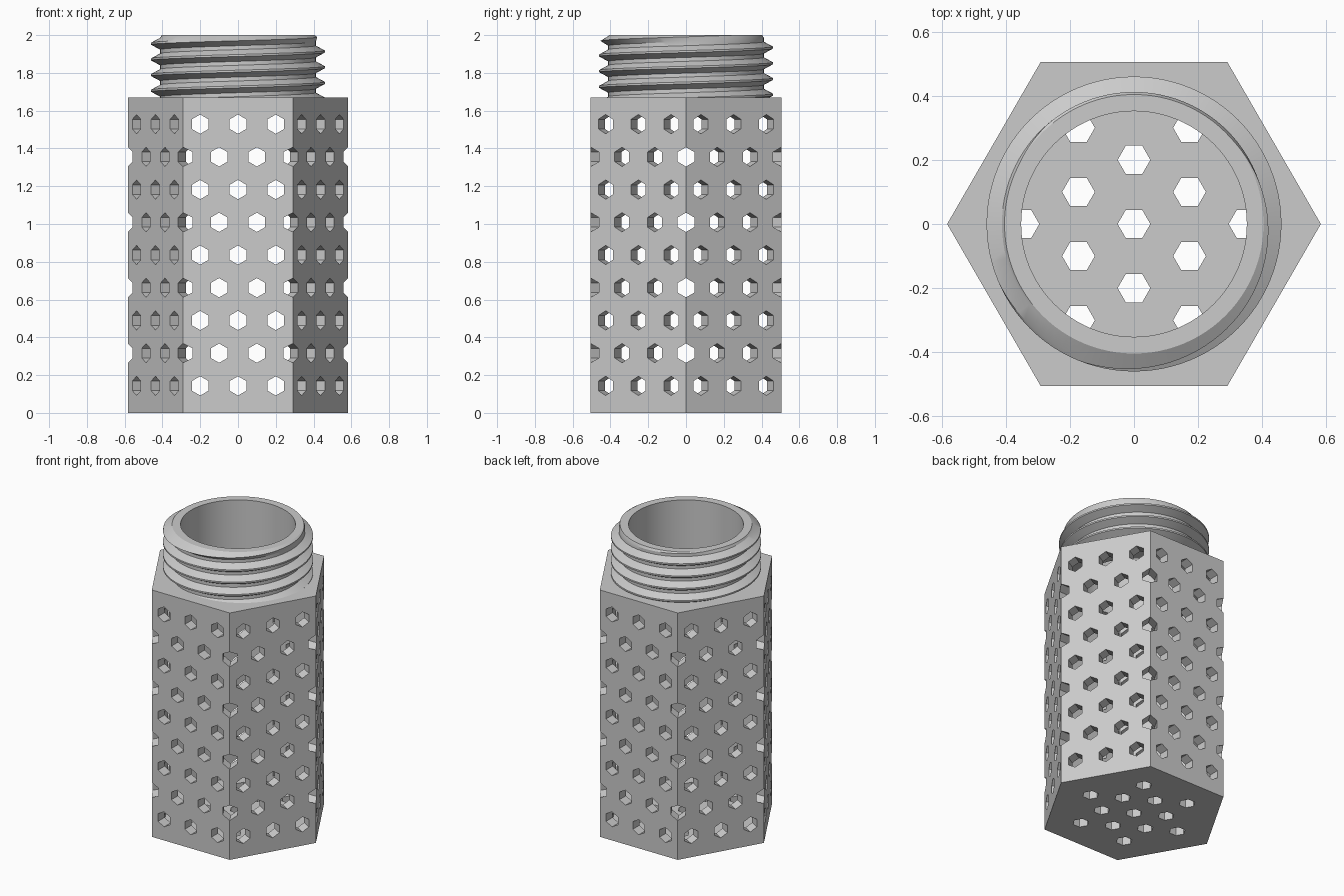
import bpy, bmesh
from math import pi, cos, sin, sqrt
from mathutils import Matrix, Vector

old = bpy.data.objects.get("Cube")
if old:
    bpy.data.objects.remove(old)

CORNER = 0.583               # hexagon corner radius
FLAT = CORNER * sqrt(3) / 2  # hexagon flat distance
WALL = 0.07
BODY_TOP, TOP = 1.67, 2.0
BORE = 0.352
HOLE = 0.051
SPACING = 0.2
ROW = SPACING * sqrt(3) / 2
SIDES = 96

grey = bpy.data.materials.new("light_grey")
grey.use_nodes = True
colour = (0.6, 0.6, 0.6, 1)
grey.diffuse_color = colour
grey.node_tree.nodes["Principled BSDF"].inputs["Base Color"].default_value = colour


def prism(bm, radius, low, high, sides=6, matrix=Matrix()):
    """Closed prism along local z, with its first corner on local x."""
    rings = [[bm.verts.new(matrix @ Vector((radius * cos(2 * pi * i / sides),
                                            radius * sin(2 * pi * i / sides), z)))
              for i in range(sides)] for z in (low, high)]
    bm.faces.new(rings[0][::-1])
    bm.faces.new(rings[1])
    for i in range(sides):
        j = (i + 1) % sides
        bm.faces.new((rings[0][i], rings[0][j], rings[1][j], rings[1][i]))


def make_object(name, bm):
    bmesh.ops.recalc_face_normals(bm, faces=bm.faces)
    mesh = bpy.data.meshes.new(name)
    bm.to_mesh(mesh)
    bm.free()
    mesh.materials.append(grey)
    obj = bpy.data.objects.new(name, mesh)
    bpy.context.collection.objects.link(obj)
    return obj


def activate(obj):
    bpy.ops.object.select_all(action='DESELECT')
    obj.select_set(True)
    bpy.context.view_layer.objects.active = obj


def cut(target, bm):
    cutter = make_object("cutter", bm)
    cutter.hide_render = True
    mod = target.modifiers.new("cut", 'BOOLEAN')
    mod.operation, mod.solver, mod.object = 'DIFFERENCE', 'EXACT', cutter
    activate(target)
    bpy.ops.object.modifier_apply(modifier=mod.name)
    bpy.data.objects.remove(cutter)


# Hexagonal basket body with a hollow inside and a round mouth
bm = bmesh.new()
prism(bm, CORNER, 0, BODY_TOP)
body = make_object("basket_body", bm)
bm = bmesh.new()
prism(bm, (FLAT - WALL) * 2 / sqrt(3), WALL, BODY_TOP - WALL)
cut(body, bm)
bm = bmesh.new()
prism(bm, BORE, BODY_TOP - 2 * WALL, BODY_TOP + WALL, SIDES)
cut(body, bm)


# Perforations: staggered rows on the walls and corners, and a honeycomb floor
def wall_hole(bm, angle, distance, across, height):
    # local x points up, local z points outward
    out = Vector((cos(angle), sin(angle), 0))
    up = Vector((0, 0, 1))
    side = out.cross(up)
    place = Matrix((up, side, out)).transposed().to_4x4()
    place.translation = out * distance + side * across + up * height
    prism(bm, HOLE, -0.12, 0.05, 6, place)


bm = bmesh.new()
for row in range(9):
    height = 0.143 + row * ROW
    offsets = (-0.5, 0.5) if row % 2 else (-1, 0, 1)
    for face in range(6):
        for k in offsets:
            wall_hole(bm, pi / 6 + face * pi / 3, FLAT, k * SPACING, height)
        if row % 2:
            wall_hole(bm, face * pi / 3, CORNER, 0, height)
for i in range(-2, 3):
    for j in range(-2, 3):
        spot = Vector((i * ROW, (j + i / 2) * SPACING, 0))
        if spot.length < 0.36:
            prism(bm, HOLE, -0.05, WALL + 0.03, 6, Matrix.Translation(spot))
cut(body, bm)

# Threaded neck: a helical profile trimmed between shoulder and rim
PITCH, ROOT, CREST, RIM = 0.083, 0.412, 0.46, 0.404
START = 1.913  # crest height on the +x side
PROFILE = ((-0.375, 0), (-0.0625, 1), (0.0625, 1), (0.375, 0))


def thread_radius(z, angle):
    turn = (z - START) / PITCH - angle / (2 * pi)
    away = abs(turn - round(turn))
    lift = min(1, max(0, (0.375 - away) / 0.3125))
    return min(ROOT + (CREST - ROOT) * lift, RIM + 1.6 * (TOP - z))


bm = bmesh.new()
columns = []
for c in range(SIDES + 1):
    angle = 2 * pi * c / SIDES
    points = [(BORE, BODY_TOP), (BORE, TOP), (RIM, TOP)]
    for turn in range(3, -6, -1):
        for offset, lift in reversed(PROFILE):
            z = START + PITCH * (turn + offset + angle / (2 * pi))
            z = min(TOP, max(BODY_TOP, z))
            points.append((thread_radius(z, angle), z))
    columns.append([bm.verts.new((r * cos(angle), r * sin(angle), z)) for r, z in points])

# The last column meets the first one turn (one profile) along
step = len(PROFILE)
for c in range(SIDES):
    a, b = columns[c], columns[c + 1]
    for k in range(len(a) - 1):
        bm.faces.new((a[k], a[k + 1], b[k + 1], b[k]))
bmesh.ops.remove_doubles(bm, verts=bm.verts, dist=0.0002)
neck = make_object("threaded_neck", bm)

for obj in (body, neck):
    activate(obj)
    bpy.ops.object.shade_smooth_by_angle(angle=pi / 7)
